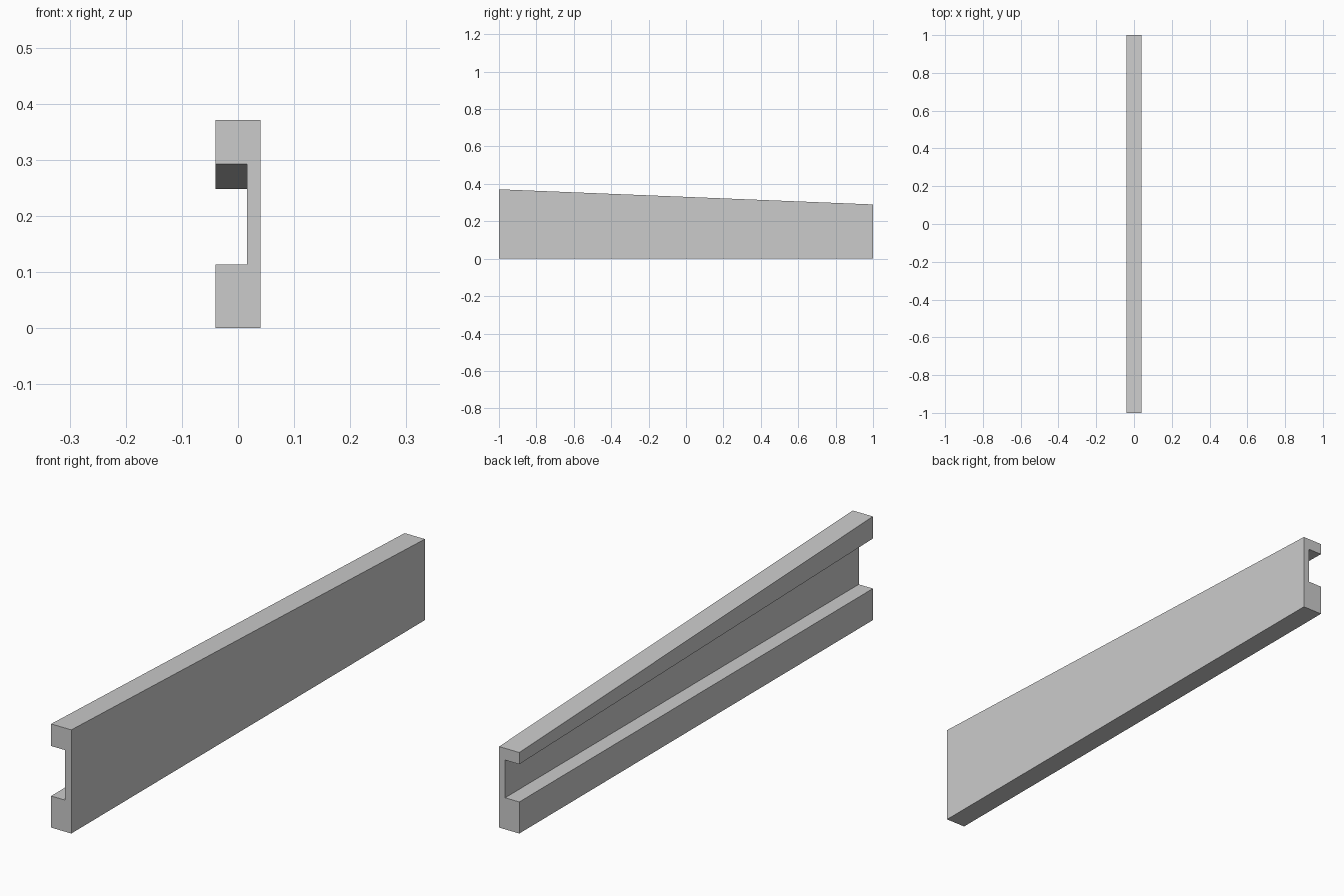
import bpy
import bmesh

old = bpy.data.objects.get("Cube")
if old:
    bpy.data.objects.remove(old, do_unlink=True)

HALF_WIDTH, WEB_INNER, HALF_LENGTH = 0.04, 0.016, 1.0
LEDGE = 0.113

# Single grey material
grey = bpy.data.materials.new("light_grey")
grey.use_nodes = True
colour = (0.6, 0.6, 0.6, 1.0)
grey.diffuse_color = colour
grey.node_tree.nodes["Principled BSDF"].inputs["Base Color"].default_value = colour


def channel_section(bm, y, lip_under, top):
    """C-shaped outline, open towards -x."""
    outline = [
        (-HALF_WIDTH, 0), (HALF_WIDTH, 0), (HALF_WIDTH, top), (-HALF_WIDTH, top),
        (-HALF_WIDTH, lip_under), (WEB_INNER, lip_under),
        (WEB_INNER, LEDGE), (-HALF_WIDTH, LEDGE),
    ]
    return [bm.verts.new((x, y, z)) for x, z in outline]


# Tapered channel beam lofted between its two end sections
bm = bmesh.new()
front = channel_section(bm, -HALF_LENGTH, 0.292, 0.371)
back = channel_section(bm, HALF_LENGTH, 0.248, 0.29)
bm.faces.new(front)
bm.faces.new(back[::-1])
for i in range(len(front)):
    j = (i + 1) % len(front)
    bm.faces.new((front[j], front[i], back[i], back[j]))
bmesh.ops.recalc_face_normals(bm, faces=bm.faces)

mesh = bpy.data.meshes.new("channel_beam")
bm.to_mesh(mesh)
bm.free()
mesh.materials.append(grey)
beam = bpy.data.objects.new("channel_beam", mesh)
bpy.context.collection.objects.link(beam)
